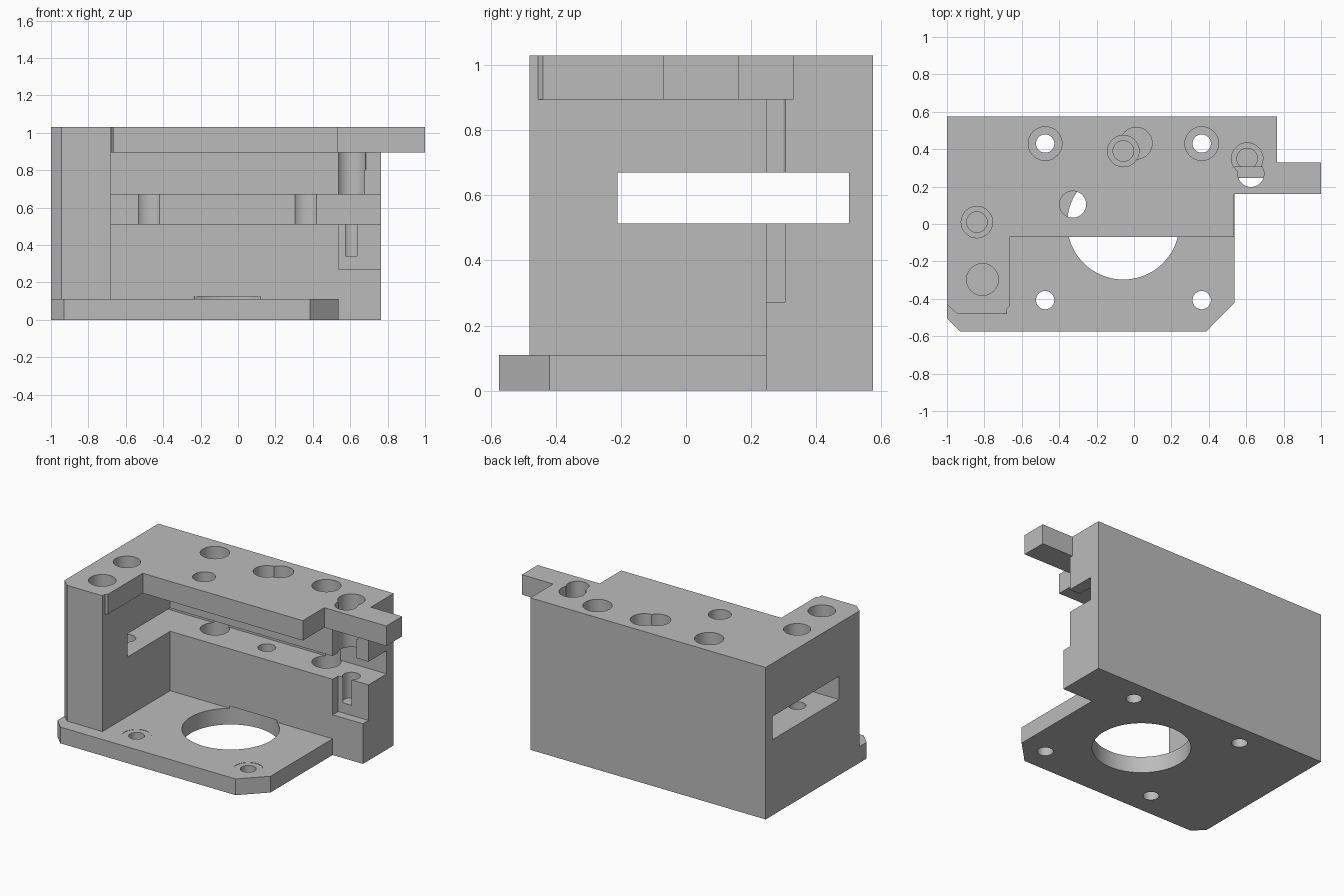
import bpy, bmesh, math

cube = bpy.data.objects.get("Cube")
if cube:
    bpy.data.objects.remove(cube, do_unlink=True)

grey = bpy.data.materials.new("plain grey")
grey.use_nodes = True
colour = (0.5, 0.5, 0.5, 1)
grey.diffuse_color = colour
grey.node_tree.nodes["Principled BSDF"].inputs["Base Color"].default_value = colour

Z_TOP = 1.03      # top of the body
Z_DECK = 0.895    # underside of the top plate
Z_BASE = 0.11     # top of the base plate
Y_FACE = 0.245    # front of the rear block
Y_BACK = 0.575


def prism(name, outline, z0, z1):
    """Extrude an outline of (x, y) points from z0 to z1."""
    bm = bmesh.new()
    low = [bm.verts.new((x, y, z0)) for x, y in outline]
    face = bm.faces.new(low)
    top = bmesh.ops.extrude_face_region(bm, geom=[face])["geom"]
    moved = [v for v in top if isinstance(v, bmesh.types.BMVert)]
    bmesh.ops.translate(bm, verts=moved, vec=(0, 0, z1 - z0))
    bmesh.ops.recalc_face_normals(bm, faces=bm.faces)
    mesh = bpy.data.meshes.new(name)
    bm.to_mesh(mesh)
    bm.free()
    mesh.materials.append(grey)
    obj = bpy.data.objects.new(name, mesh)
    bpy.context.collection.objects.link(obj)
    return obj


def box(name, x0, x1, y0, y1, z0, z1):
    return prism(name, [(x0, y0), (x1, y0), (x1, y1), (x0, y1)], z0, z1)


def cylinder(name, x, y, r, z0, z1, sides=48):
    angles = [math.tau * i / sides for i in range(sides)]
    return prism(name, [(x + r * math.cos(a), y + r * math.sin(a)) for a in angles], z0, z1)


def combine(body, tool, operation):
    tool.hide_render = True
    mod = body.modifiers.new(operation, "BOOLEAN")
    mod.operation = operation
    mod.solver = "EXACT"
    mod.object = tool
    bpy.context.view_layer.objects.active = body
    bpy.ops.object.modifier_apply(modifier=mod.name)
    bpy.data.objects.remove(tool, do_unlink=True)


# Solid parts of the machined bracket
bracket = box("bracket_body", -1, 0.765, Y_FACE, Y_BACK, 0, Z_TOP)

# The step at the right end is cut before the top plate is added
combine(bracket, box("end_step", 0.538, 0.9, 0.1, 0.305, 0.272, 1.2), "DIFFERENCE")

base_plate = prism("base_plate", [
    (-1, -0.505), (-0.93, -0.575), (0.385, -0.575), (0.538, -0.42),
    (0.538, Y_BACK), (-1, Y_BACK)], 0, Z_BASE)
side_wall = prism("side_wall", [
    (-1, -0.43), (-0.945, -0.48), (-0.68, -0.48), (-0.68, Y_BACK), (-1, Y_BACK)], 0.05, Z_TOP)
top_plate = prism("top_plate", [
    (-1, -0.43), (-0.945, -0.48), (-0.705, -0.48), (-0.665, -0.44), (-0.665, -0.07),
    (0.535, -0.07), (0.535, 0.16), (1, 0.16), (1, 0.33), (0.765, 0.33),
    (0.765, Y_BACK), (-1, Y_BACK)], Z_DECK, Z_TOP)
for part in (base_plate, side_wall, top_plate):
    combine(bracket, part, "UNION")

# Long slot through the wall and the rear block
cuts = [box("long_slot", -1.2, 1.2, -0.21, 0.5, 0.513, 0.67)]

# Central opening, slightly deeper than the base plate
cuts.append(cylinder("central_opening", -0.057, 0.003, 0.3, -0.1, 0.125, 96))

# Four mounting holes with head clearance
for x in (-0.475, 0.362):
    for y in (-0.407, 0.43):
        cuts.append(cylinder("mounting_hole", x, y, 0.049, -0.1, 0.3))
        cuts.append(cylinder("head_clearance", x, y, 0.09, 0.108, 1.2))

# Clamp screw holes: wide above the slot, narrow and blind below it
for x, y in ((-0.84, 0.01), (-0.057, 0.39), (0.605, 0.35)):
    cuts.append(cylinder("clamp_clearance", x, y, 0.084, 0.6, 1.2))
    cuts.append(cylinder("clamp_thread", x, y, 0.055, 0.34, 0.6))

# Remaining holes in the top plate
cuts.append(cylinder("blind_hole_left", -0.81, -0.297, 0.085, 0.8, 1.2))
cuts.append(cylinder("blind_hole_middle", 0.012, 0.432, 0.085, 0.8, 1.2))
cuts.append(cylinder("passage_hole", -0.327, 0.105, 0.071, 0.8, 1.2))
cuts.append(cylinder("arm_hole", 0.625, 0.268, 0.07, 0.8, 1.2))

for cut in cuts:
    combine(bracket, cut, "DIFFERENCE")

# Smooth hole walls, sharp edges elsewhere
bpy.ops.object.select_all(action="DESELECT")
bracket.select_set(True)
bpy.context.view_layer.objects.active = bracket
bpy.ops.object.shade_smooth_by_angle(angle=math.radians(25))
